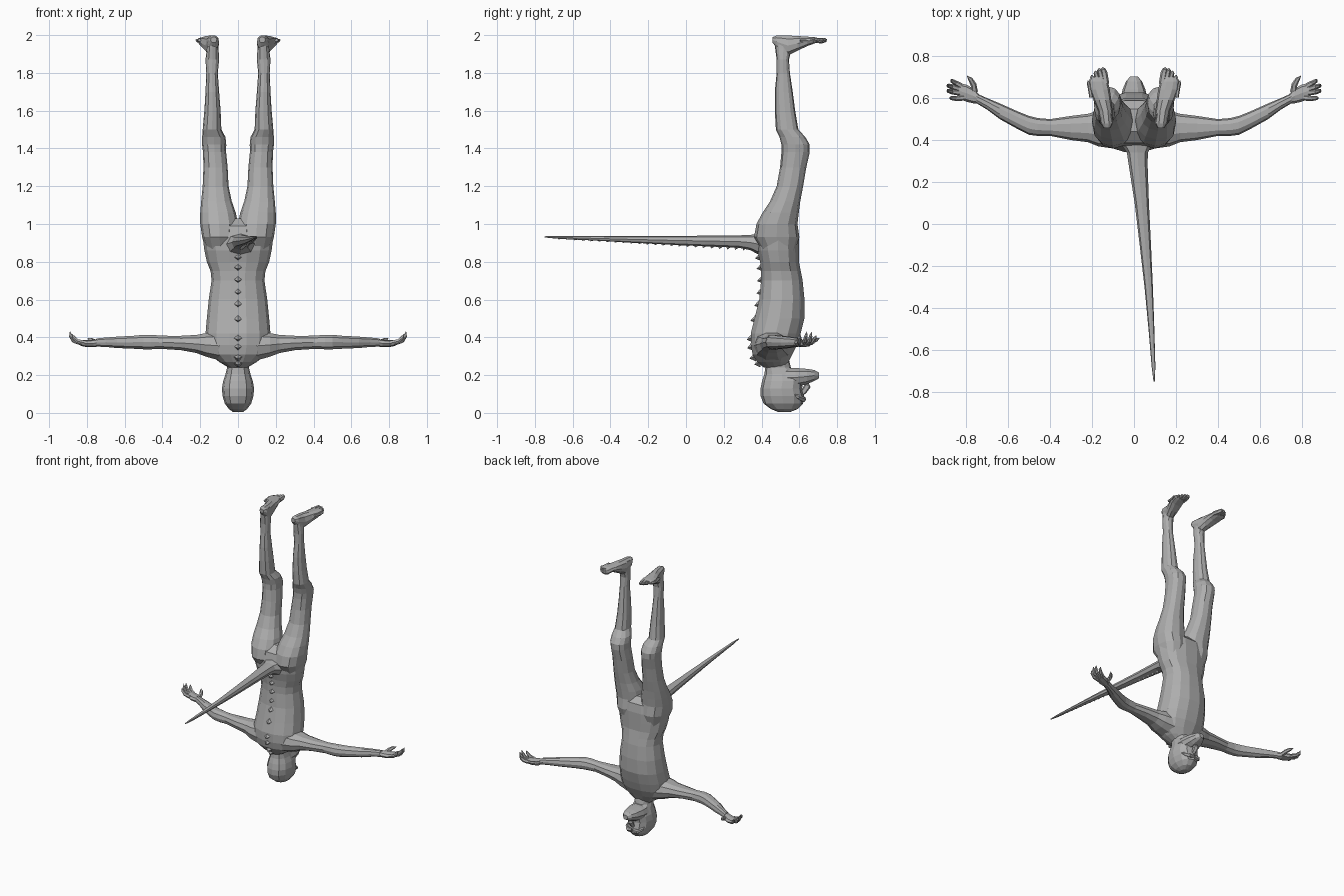
import bpy, bmesh, math
from mathutils import Vector

grey = bpy.data.materials.new("plain grey")
grey.diffuse_color = (0.42, 0.42, 0.42, 1)


def skin(name, rings, tip=None):
    """Bridge rings of points into a closed flat-shaded object."""
    bm = bmesh.new()
    vs = [[bm.verts.new(p) for p in r] for r in rings]
    n = len(vs[0])
    for a, b in zip(vs, vs[1:]):
        for i in range(n):
            bm.faces.new((a[i], a[(i + 1) % n], b[(i + 1) % n], b[i]))
    bm.faces.new(vs[0])
    if tip is None:
        bm.faces.new(vs[-1])
    else:
        t = bm.verts.new(tip)
        for i in range(n):
            bm.faces.new((vs[-1][i], vs[-1][(i + 1) % n], t))
    bmesh.ops.recalc_face_normals(bm, faces=bm.faces)
    me = bpy.data.meshes.new(name)
    bm.to_mesh(me)
    bm.free()
    me.materials.append(grey)
    ob = bpy.data.objects.new(name, me)
    bpy.context.collection.objects.link(ob)
    return ob


def loft(name, axis, rows, n=12, s=1, k=0.88):
    """Rows are (position on axis, min, max, min, max of the other two axes)."""
    rings = []
    for p, a0, a1, b0, b1 in rows:
        ring = []
        for i in range(n):
            t = 2 * math.pi * i / n
            c, d = [math.copysign(abs(v) ** k, v) if abs(v) > 1e-6 else 0
                    for v in (math.cos(t), math.sin(t))]
            co = [(a0 + a1) / 2 + c * (a1 - a0) / 2, (b0 + b1) / 2 + d * (b1 - b0) / 2]
            co.insert(axis, p)
            co[0] *= s
            ring.append(co)
        rings.append(ring)
    return skin(name, rings)


def tube(name, pts, radii, n=6, s=1):
    """Round tapering tube along a path, closed with a point."""
    pts = [Vector((p[0] * s, p[1], p[2])) for p in pts]
    rings = []
    for i, r in enumerate(radii):
        q = (pts[min(i + 1, len(pts) - 1)] - pts[max(i - 1, 0)]).to_track_quat('Z', 'Y')
        rings.append([pts[i] + q @ Vector((r * math.cos(2 * math.pi * j / n),
                      r * math.sin(2 * math.pi * j / n), 0)) for j in range(n)])
    return skin(name, rings, pts[-1])


def spike(name, base, tip, w, h, axis):
    """Four-sided pyramid; base lies across the given axis."""
    b = Vector(base)
    u = Vector((w, 0, 0))
    v = Vector((0, 0, h)) if axis == 1 else Vector((0, h, 0))
    return skin(name, [[b + u, b + v, b - u, b - v]], Vector(tip))


# Torso, upside down: shoulders low, hips high
torso = [(0.24, .05, .41, .53), (0.27, .10, .375, .545), (0.31, .15, .35, .565),
         (0.36, .17, .34, .59), (0.42, .172, .34, .61), (0.50, .165, .36, .63),
         (0.60, .155, .385, .63), (0.70, .14, .395, .62), (0.75, .145, .395, .61),
         (0.80, .165, .39, .60), (0.86, .178, .375, .60), (0.93, .187, .37, .60),
         (0.99, .17, .385, .59), (1.03, .07, .44, .55)]
loft("torso", 2, [(z, -w, w, a, b) for z, w, a, b in torso], 14)

# Head and neck
head = [(0.004, .025, .49, .55), (0.02, .048, .45, .59), (0.05, .07, .41, .62),
        (0.09, .082, .395, .625), (0.13, .085, .395, .615), (0.17, .078, .403, .62),
        (0.205, .066, .415, .60), (0.24, .058, .42, .555), (0.30, .065, .40, .54)]
loft("head", 2, [(z, -w, w, a, b) for z, w, a, b in head], 12)
jaw = [(.50, .07, .135, .24), (.58, .067, .135, .24), (.64, .055, .15, .235),
       (.68, .038, .168, .228), (.703, .018, .182, .215)]
loft("jaw", 1, [(y, -w, w, a, b) for y, w, a, b in jaw], 10)
tube("nose", [(0, .60, .09), (0, .625, .115), (0, .645, .145), (0, .65, .155)],
     [.012, .016, .018], 5)

for s, side in ((1, "right"), (-1, "left")):
    # Brow ridge
    tube(side + "_brow", [(.005, .622, .075), (.035, .622, .07), (.06, .595, .085),
                          (.07, .57, .10)], [.013, .014, .012], 5, s)
    # Arm from shoulder to wrist
    loft(side + "_arm", 0, [
        (.04, .37, .55, .27, .43), (.10, .36, .555, .275, .435), (.17, .37, .54, .295, .425),
        (.22, .39, .525, .315, .415), (.30, .40, .515, .33, .41), (.40, .42, .50, .337, .41),
        (.46, .42, .505, .335, .415), (.50, .425, .515, .335, .415), (.55, .45, .535, .338, .41),
        (.64, .50, .575, .342, .405), (.70, .545, .60, .348, .40), (.75, .575, .622, .35, .395)],
        10, s)
    # Hand: palm, thumb and four curled fingers
    loft(side + "_palm", 0, [(.735, .575, .615, .352, .392), (.765, .575, .645, .348, .388),
                             (.80, .583, .665, .348, .385), (.835, .60, .67, .355, .385)], 8, s)
    tube(side + "_thumb", [(.76, .63, .368), (.765, .665, .378), (.78, .69, .388),
                           (.797, .708, .395)], [.016, .014, .011], 6, s)
    for j, (b, m, t) in enumerate([
            ((.825, .658, .37), (.85, .672, .378), (.872, .692, .412)),
            ((.83, .643, .37), (.87, .655, .382), (.888, .665, .43)),
            ((.825, .625, .37), (.868, .63, .382), (.89, .64, .432)),
            ((.81, .602, .37), (.85, .598, .38), (.88, .604, .42))]):
        mid = [m[i] * .5 + t[i] * .5 + (.006 if i == 0 else 0) for i in range(3)]
        tube(f"{side}_finger_{j + 1}", [b, m, mid, t], [.014, .012, .010], 6, s)
    # Leg from hip to ankle
    loft(side + "_leg", 2, [
        (.85, .02, .165, .41, .575), (.93, .005, .19, .36, .60), (1.0, .0, .20, .373, .59),
        (1.06, .012, .20, .405, .597), (1.12, .033, .195, .445, .605), (1.2, .05, .187, .48, .62),
        (1.3, .055, .183, .498, .637), (1.38, .063, .185, .505, .655),
        (1.42, .062, .19, .505, .655), (1.46, .066, .19, .495, .632),
        (1.5, .088, .187, .476, .595), (1.6, .092, .178, .47, .578),
        (1.7, .10, .172, .47, .565), (1.8, .107, .168, .48, .55),
        (1.87, .10, .172, .48, .545), (1.93, .103, .165, .472, .56),
        (1.985, .105, .16, .468, .54)], 12, s)
    # Foot: heel to ball, sole up
    loft(side + "_foot", 1, [
        (.458, .112, .145, 1.96, 1.99), (.48, .10, .16, 1.93, 1.999), (.54, .102, .172, 1.89, 2.0),
        (.59, .108, .193, 1.915, 1.997), (.64, .115, .213, 1.94, 1.993),
        (.68, .125, .218, 1.955, 1.99), (.70, .14, .205, 1.965, 1.985)], 10, s)
    # Toes fan from the big inner toe to the small outer one
    for j in range(5):
        x, y, r = .138 + .0175 * j, .748 - .004 * j * j, .016 - .0017 * j
        tube(f"{side}_toe_{j + 1}", [(x - .004, y - .08, 1.973), (x + .004, y - .03, 1.97),
                                     (x + .01, y - .01, 1.974), (x + .012, y, 1.976)],
             [r, r, r * .8], 6, s)

# Tail: flat top, narrowing and drifting sideways to the tip
tail = [(.44, .012, .085, .825, .955), (.38, .013, .075, .84, .948), (.34, .016, .05, .862, .942),
        (.28, .02, .045, .874, .94), (.1, .037, .034, .882, .938), (-.1, .054, .027, .891, .937),
        (-.3, .07, .02, .902, .936), (-.5, .083, .014, .913, .936), (-.68, .093, .009, .922, .937),
        (-.75, .096, .003, .929, .935)]
loft("tail", 1, [(y, c - w, c + w, a, b) for y, c, w, a, b in tail], 8)

# Small ridge spikes under the tail
for i in range(24):
    f = i / 24
    y = .32 - 1.02 * f
    z = .872 + .052 * f
    k = 1 - .75 * f
    spike(f"tail_spike_{i + 1}", (.018 + .076 * f, y, z + .012 * k),
          (.018 + .076 * f, y - .018, z - .012 * k), .018 * k, .022, 2)

# Spikes down the spine
for i, (z, y) in enumerate([(.83, .39), (.775, .398), (.71, .40), (.645, .397), (.58, .385),
                            (.50, .365), (.40, .345), (.355, .347), (.30, .36), (.268, .385)]):
    spike(f"spine_spike_{i + 1}", (0, y + .01, z), (0, y - .024, z - .012), .032, .027, 1)
